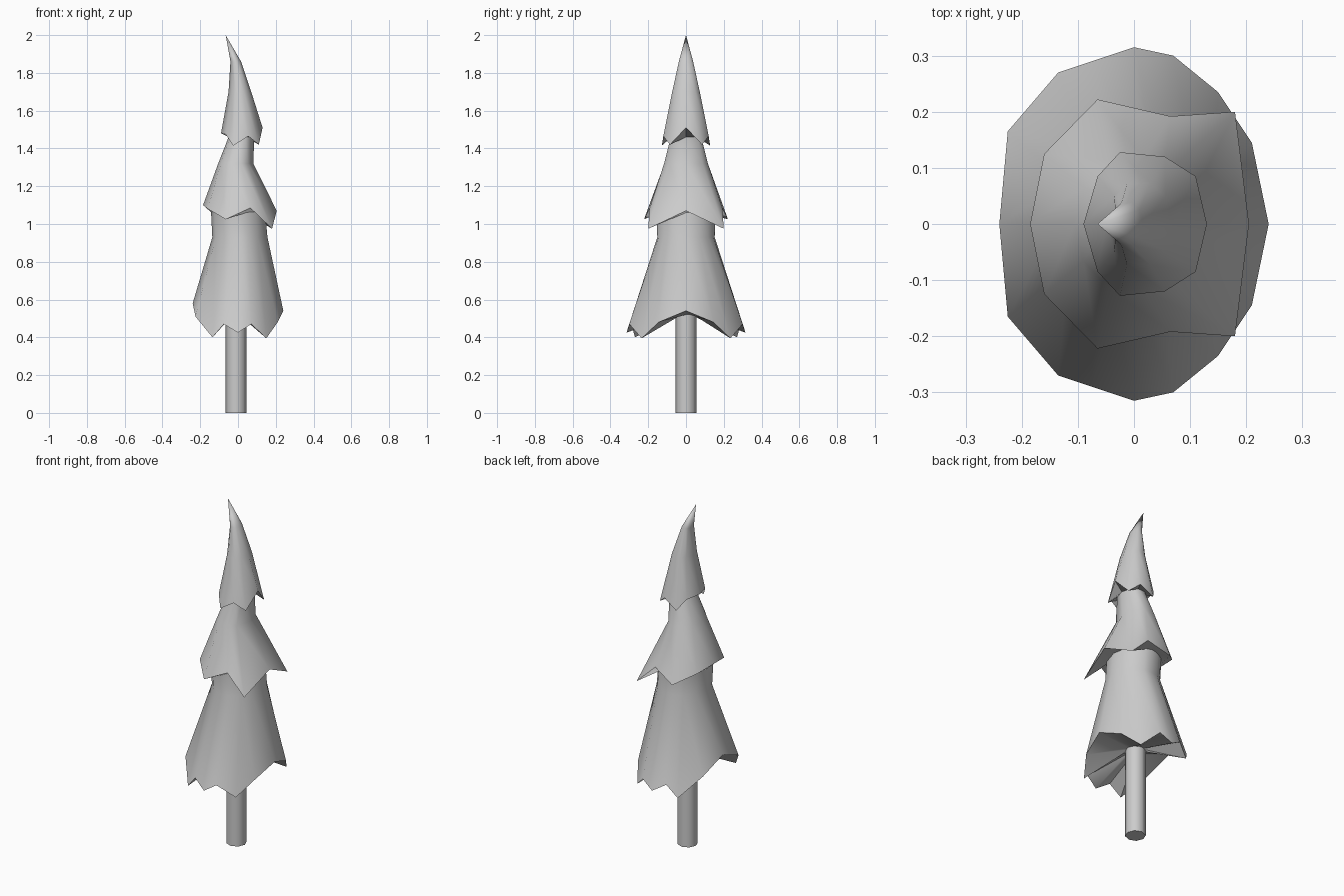
import bpy, bmesh, math

if "Cube" in bpy.data.objects:
    bpy.data.objects.remove(bpy.data.objects["Cube"])


def mirrored(half):
    """Full loop from a +x to -x half, mirrored across y = 0."""
    return half + [(x, -y, z) for x, y, z in half[-2:0:-1]]


def section(rim, cx, rx, ry, z):
    """Elliptical ring whose points line up with the rim's points."""
    mx = (rim[0][0] + rim[len(rim) // 2][0]) / 2
    sx = abs(rim[0][0] - mx)
    sy = max(p[1] for p in rim)
    pts = []
    for x, y, _ in rim:
        a = math.atan2(y / sy, (x - mx) / sx)
        pts.append((cx + rx * math.cos(a), ry * math.sin(a), z))
    return pts


def tier(name, rim, upper, under, tip=None):
    """Loft upper sections to the jagged rim, then in to the underside."""
    bm = bmesh.new()
    loops = [section(rim, *s) for s in upper] + [rim] + [section(rim, *s) for s in under]
    rings = [[bm.verts.new(p) for p in loop] for loop in loops]
    n = len(rim)
    for a, b in zip(rings, rings[1:]):
        for i in range(n):
            j = (i + 1) % n
            bm.faces.new((a[i], b[i], b[j], a[j]))
    if tip:
        t = bm.verts.new(tip)
        for i in range(n):
            bm.faces.new((t, rings[0][i], rings[0][(i + 1) % n]))
    bmesh.ops.recalc_face_normals(bm, faces=bm.faces)
    me = bpy.data.meshes.new(name)
    bm.to_mesh(me)
    bm.free()
    ob = bpy.data.objects.new(name, me)
    bpy.context.collection.objects.link(ob)
    smooth(ob)


def smooth(ob):
    bpy.ops.object.select_all(action='DESELECT')
    ob.select_set(True)
    bpy.context.view_layer.objects.active = ob
    bpy.ops.object.shade_smooth_by_angle(angle=math.radians(50))


# Trunk
bpy.ops.mesh.primitive_cylinder_add(vertices=8, radius=0.055, depth=0.54,
                                    location=(-0.01, 0, 0.27))
trunk = bpy.context.object
trunk.name = "trunk"
smooth(trunk)

# Lower branches: wide skirt with a jagged hem
low = mirrored([(0.24, 0, 0.54), (0.21, 0.145, 0.48), (0.15, 0.235, 0.395),
                (0.07, 0.30, 0.47), (0, 0.315, 0.425), (-0.075, 0.29, 0.47),
                (-0.135, 0.27, 0.40), (-0.225, 0.165, 0.51), (-0.24, 0, 0.58)])
tier("lower_branches", low,
     [(0.0, 0.143, 0.155, 1.07), (0.01, 0.146, 0.152, 0.93)],
     [(-0.01, 0.05, 0.05, 0.52)])

# Middle branches
mid = mirrored([(0.205, 0, 1.07), (0.18, 0.2, 0.975), (0.065, 0.192, 1.085),
                (-0.065, 0.222, 1.025), (-0.16, 0.125, 1.08), (-0.185, 0, 1.10)])
tier("middle_branches", mid,
     [(0.018, 0.068, 0.085, 1.46), (-0.012, 0.093, 0.122, 1.32)],
     [(0.0, 0.14, 0.15, 1.06)])

# Top branches with a bent tip
top = mirrored([(0.13, 0, 1.51), (0.11, 0.085, 1.42), (0.055, 0.12, 1.465),
                (-0.025, 0.128, 1.415), (-0.065, 0.085, 1.475), (-0.09, 0, 1.48)])
tier("top_branches", top,
     [(-0.012, 0.028, 0.04, 1.86), (0.01, 0.06, 0.077, 1.70)],
     [(0.018, 0.066, 0.083, 1.46)], tip=(-0.065, 0, 2.0))
